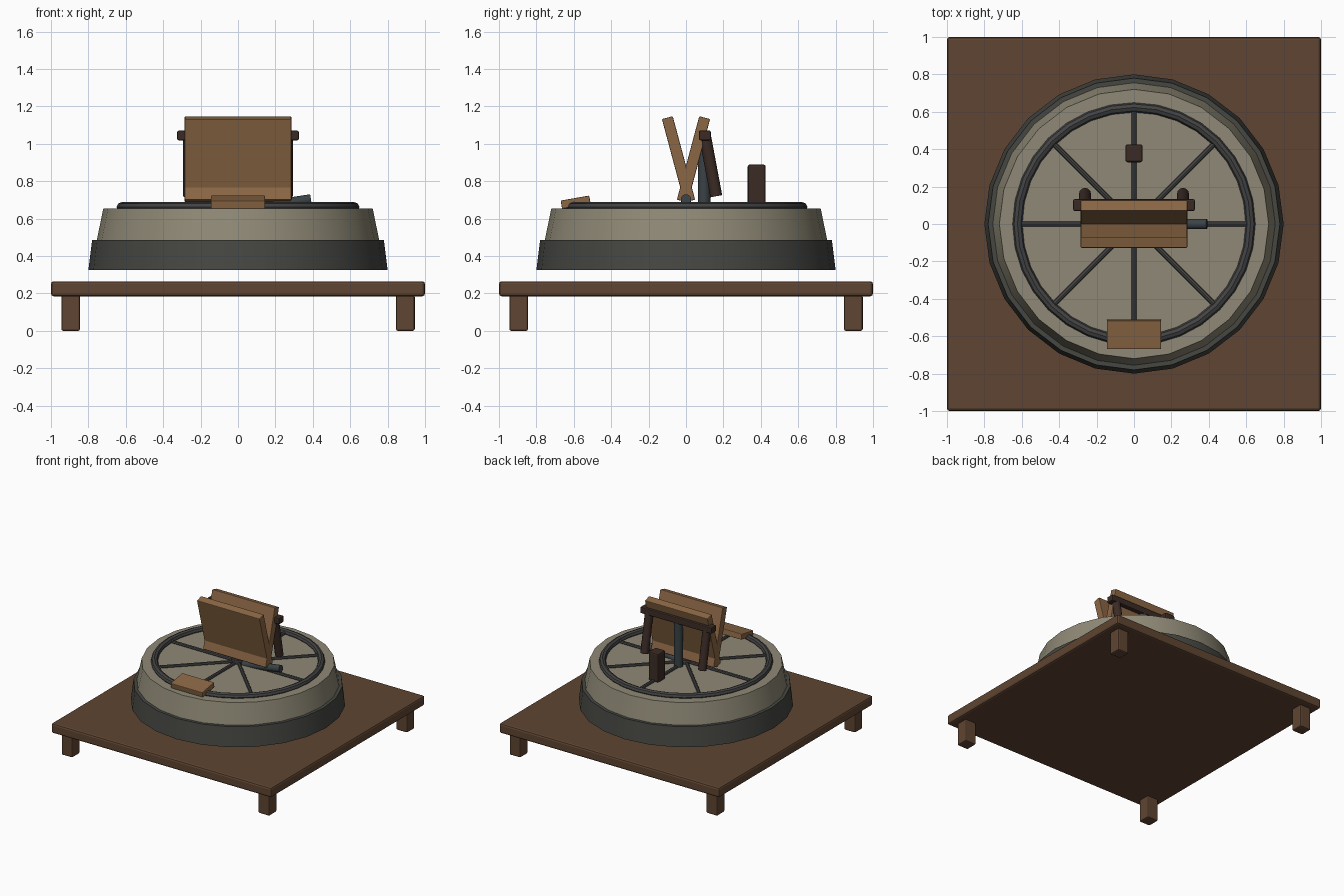
import bpy, math
from mathutils import Vector

if "Cube" in bpy.data.objects:
    bpy.data.objects.remove(bpy.data.objects["Cube"])


def material(name, hexcol):
    rgb = [int(hexcol[i:i + 2], 16) / 255 for i in (0, 2, 4)]
    m = bpy.data.materials.new(name)
    m.diffuse_color = [((c + 0.055) / 1.055) ** 2.4 for c in rgb] + [1]
    m.use_nodes = True
    m.node_tree.nodes["Principled BSDF"].inputs["Base Color"].default_value = m.diffuse_color
    return m


table_wood = material("table wood", "5f4532")
pale_wood = material("pale wood", "8b6745")
dark_wood = material("dark wood", "3b2b25")
clay = material("stone", "8f8976")
dark_stone = material("dark stone", "464642")
iron = material("iron", "434343")
steel = material("steel", "3a4245")


def finish(name, mat, smooth=False):
    o = bpy.context.object
    o.name = name
    o.data.materials.append(mat)
    if smooth:
        bpy.ops.object.shade_smooth_by_angle(angle=math.radians(35))
    return o


def box(name, loc, size, mat, bevel=0.006, tilt=0):
    bpy.ops.mesh.primitive_cube_add(size=1, location=loc)
    o = bpy.context.object
    o.scale = size
    bpy.ops.object.transform_apply(location=False, rotation=False, scale=True)
    o.rotation_euler.x = math.radians(tilt)
    b = o.modifiers.new("bevel", 'BEVEL')
    b.width, b.segments = bevel, 2
    return finish(name, mat)


def rod(name, a, b, r, mat, sides=12):
    a, b = Vector(a), Vector(b)
    bpy.ops.mesh.primitive_cylinder_add(vertices=sides, radius=r, depth=(b - a).length,
                                        location=(a + b) / 2)
    bpy.context.object.rotation_euler = (b - a).to_track_quat('Z', 'Y').to_euler()
    return finish(name, mat, True)


def drum(name, r1, r2, z1, z2, mat):
    bpy.ops.mesh.primitive_cone_add(vertices=24, radius1=r1, radius2=r2, depth=z2 - z1,
                                    location=(0, 0, (z1 + z2) / 2))
    return finish(name, mat, True)


# low table with four feet
box("table_top", (0, 0, 0.225), (2, 2, 0.08), table_wood, 0.015)
for sx in (-1, 1):
    for sy in (-1, 1):
        box("table_foot", (sx * 0.895, sy * 0.895, 0.095), (0.1, 0.1, 0.19), table_wood, 0.01)

# stepped round body
drum("lower_drum", 0.8, 0.78, 0.325, 0.485, dark_stone)
drum("upper_drum", 0.755, 0.72, 0.485, 0.655, clay)

# wheel on top: rim, spokes, hub
bpy.ops.mesh.primitive_torus_add(location=(0, 0, 0.662), major_radius=0.623, minor_radius=0.026,
                                 major_segments=32, minor_segments=8)
finish("wheel_rim", iron, True)
for i in range(8):
    a = i * math.pi / 4
    rod("wheel_spoke", (0, 0, 0.66), (0.61 * math.cos(a), 0.61 * math.sin(a), 0.66), 0.014, iron, 8)
rod("wheel_hub", (0, 0, 0.65), (0, 0, 0.69), 0.05, iron)

# crossed boards
for s in (-1, 1):
    box("crossed_board", (0, s * 0.04, 0.917), (0.57, 0.06, 0.462), pale_wood, 0.005, -s * 15)

# rear support frame
box("support_bar", (0, 0.101, 1.045), (0.65, 0.064, 0.052), dark_wood, 0.008)
for s in (-1, 1):
    rod("support_leg", (s * 0.262, 0.102, 1.04), (s * 0.262, 0.162, 0.72), 0.032, dark_wood)
rod("support_pole", (0, 0.097, 0.66), (0, 0.097, 1.05), 0.034, steel)

# side lever, rear post and front pedal
rod("side_lever", (0.05, 0, 0.65), (0.39, 0, 0.703), 0.028, steel)
box("rear_post", (0, 0.378, 0.772), (0.092, 0.096, 0.236), dark_wood, 0.012)
box("front_pedal", (0, -0.59, 0.688), (0.29, 0.155, 0.045), pale_wood, 0.005, 10)
